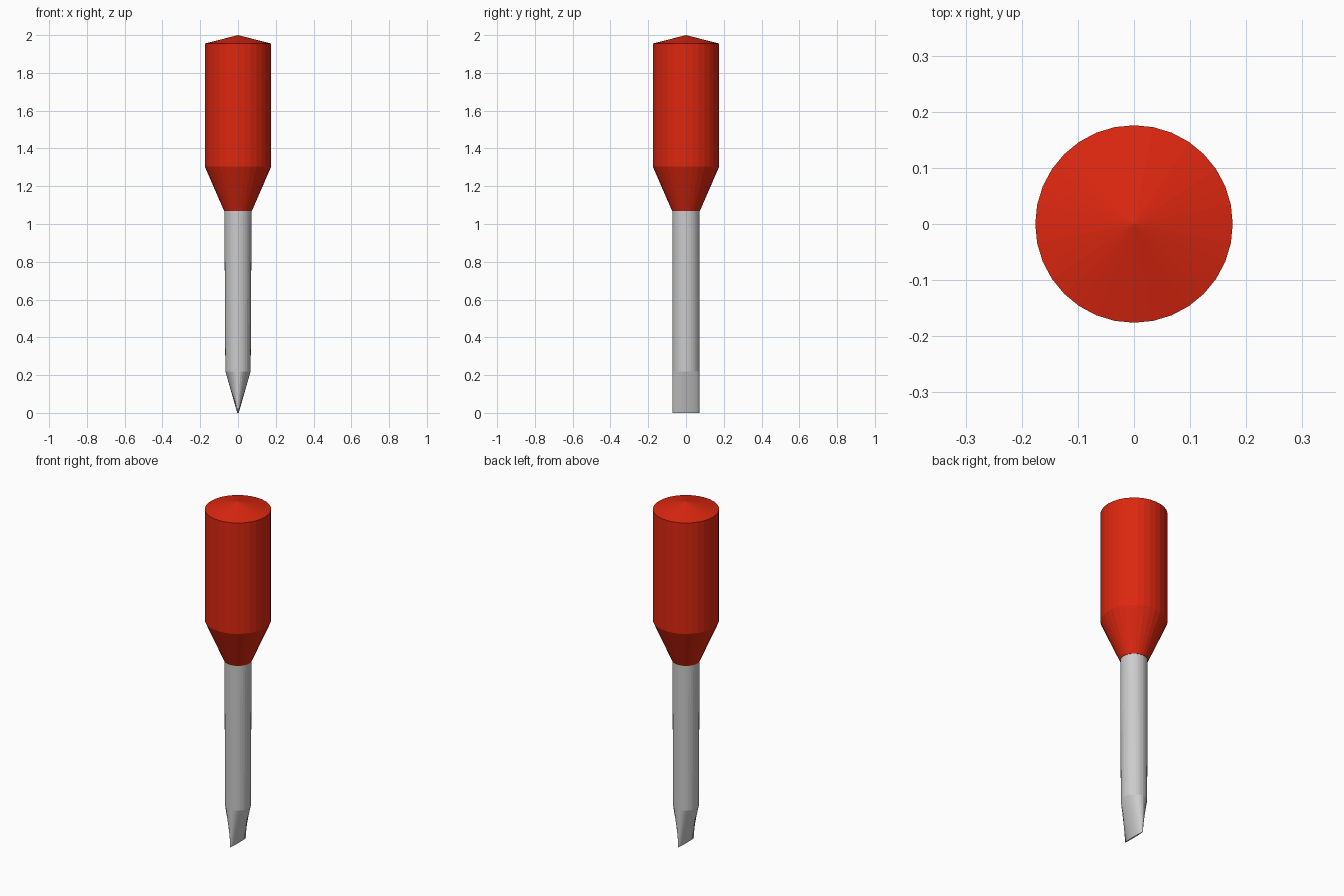
import bpy, bmesh
from math import sin, cos, pi

if "Cube" in bpy.data.objects:
    bpy.data.objects.remove(bpy.data.objects["Cube"])

SIDES = 32


def loft(name, rings, apex=None):
    """Skin elliptical rings (z, x radius, y radius), bottom to top."""
    bm = bmesh.new()
    loops = []
    for z, rx, ry in rings:
        loops.append([bm.verts.new((rx * cos(2 * pi * i / SIDES),
                                    ry * sin(2 * pi * i / SIDES), z))
                      for i in range(SIDES)])
    for a, b in zip(loops, loops[1:]):
        for i in range(SIDES):
            j = (i + 1) % SIDES
            bm.faces.new((a[i], a[j], b[j], b[i]))
    bm.faces.new(loops[0][::-1])
    top = loops[-1]
    if apex is None:
        bm.faces.new(top)
    else:
        tip = bm.verts.new((0, 0, apex))
        for i in range(SIDES):
            bm.faces.new((top[i], top[(i + 1) % SIDES], tip))
    bmesh.ops.recalc_face_normals(bm, faces=bm.faces[:])
    mesh = bpy.data.meshes.new(name)
    bm.to_mesh(mesh)
    bm.free()
    obj = bpy.data.objects.new(name, mesh)
    bpy.context.collection.objects.link(obj)
    return obj


# Red grip: tapered neck, straight body, shallow cone on top
handle = loft("handle", [(1.07, 0.074, 0.074),
                         (1.305, 0.176, 0.176),
                         (1.955, 0.176, 0.176)], apex=2.0)
red = bpy.data.materials.new("red_plastic")
red.diffuse_color = (0.72, 0.02, 0.005, 1)
red.use_nodes = True
red.node_tree.nodes["Principled BSDF"].inputs["Base Color"].default_value = red.diffuse_color
handle.data.materials.append(red)

# Steel shaft, squashed along x into a flat blade at the bottom
loft("shaft", [(0.0, 0.004, 0.072),
               (0.22, 0.067, 0.072),
               (1.07, 0.072, 0.072)])
